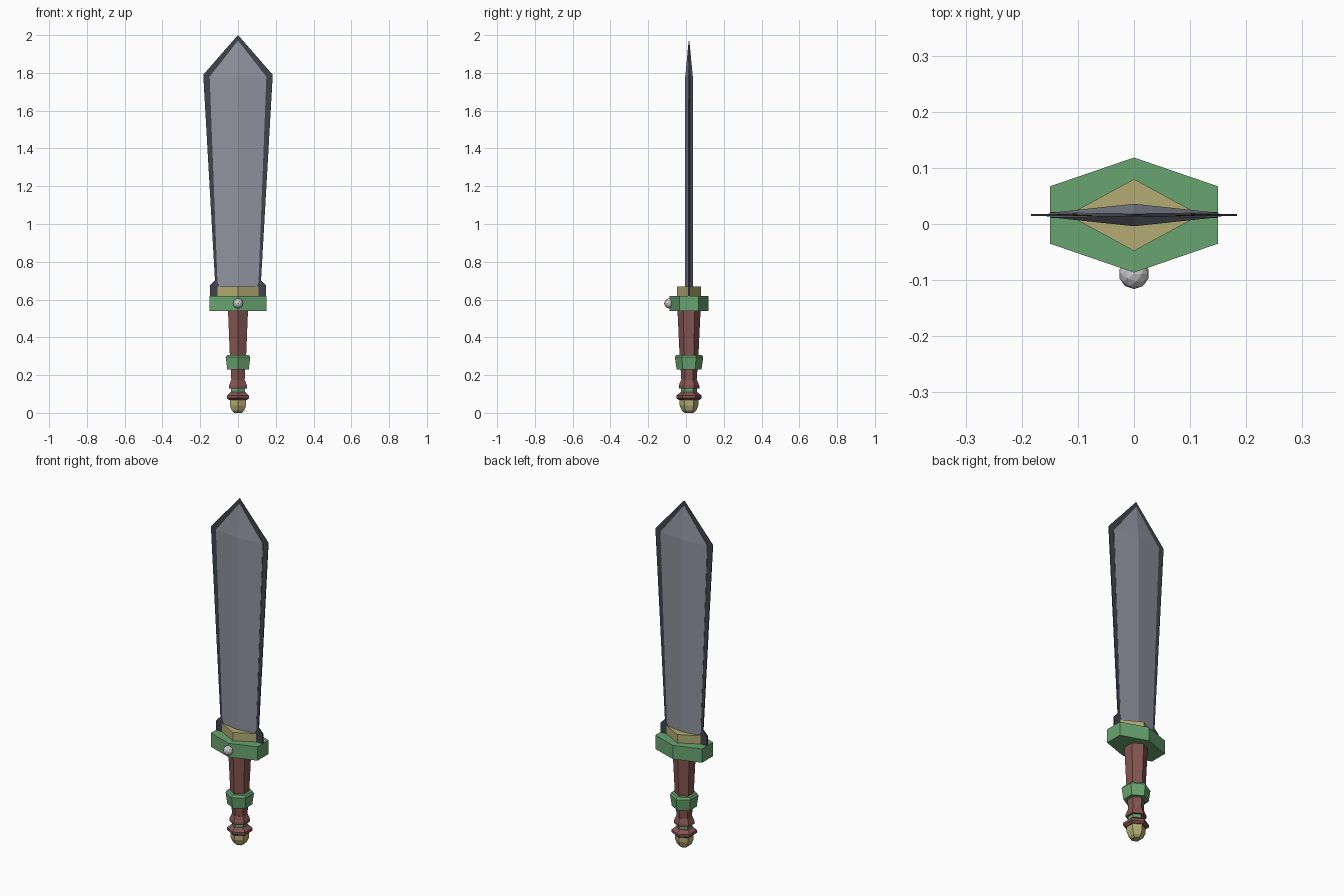
import bpy, bmesh, math

if "Cube" in bpy.data.objects:
    bpy.data.objects.remove(bpy.data.objects["Cube"])

CY = 0.016  # sword axis in y


def material(name, rgb):
    m = bpy.data.materials.new(name)
    m.diffuse_color = (*rgb, 1)
    m.use_nodes = True
    m.node_tree.nodes["Principled BSDF"].inputs["Base Color"].default_value = m.diffuse_color
    return m


GREEN = material("green", (0.14, 0.37, 0.16))
BROWN = material("brown", (0.23, 0.09, 0.08))
GOLD = material("gold", (0.45, 0.41, 0.17))
STEEL = material("steel", (0.28, 0.29, 0.34))
DARK = material("dark_steel", (0.05, 0.056, 0.07))


def finish(name, bm, mat=None):
    bmesh.ops.recalc_face_normals(bm, faces=bm.faces)
    me = bpy.data.meshes.new(name)
    bm.to_mesh(me)
    bm.free()
    if mat:
        me.materials.append(mat)
    ob = bpy.data.objects.new(name, me)
    bpy.context.collection.objects.link(ob)
    return ob


def loft(name, sections, mat):
    """sections: list of (z, outline of xy points), joined bottom to top."""
    bm = bmesh.new()
    rings = [[bm.verts.new((x, y + CY, z)) for x, y in pts] for z, pts in sections]
    n = len(rings[0])
    for a, b in zip(rings, rings[1:]):
        for i in range(n):
            j = (i + 1) % n
            bm.faces.new((a[i], a[j], b[j], b[i]))
    bm.faces.new(rings[0][::-1])
    bm.faces.new(rings[-1])
    bmesh.ops.remove_doubles(bm, verts=bm.verts, dist=0.00005)
    return finish(name, bm, mat)


def hexagon(half_width):
    r = half_width / math.cos(math.pi / 6)
    return [(r * math.cos(math.radians(90 + 60 * k)),
             r * math.sin(math.radians(90 + 60 * k))) for k in range(6)]


def turned(name, profile, mat):
    return loft(name, [(z, hexagon(w)) for z, w in profile], mat)


def flat_hex(w, mid, edge):
    return [(-w, -edge), (0, -mid), (w, -edge), (w, edge), (0, mid), (-w, edge)]


def rect(w, t):
    return [(-w, -t), (w, -t), (w, t), (-w, t)]


# handle, bottom to top
turned("pommel", [(0, 0.02), (0.012, 0.033), (0.04, 0.043), (0.075, 0.043)], GOLD)
turned("lower_flange", [(0.068, 0.047), (0.078, 0.058), (0.092, 0.058), (0.11, 0.038)], BROWN)
turned("neck_ring", [(0.105, 0.036), (0.133, 0.036)], GREEN)
turned("upper_flange", [(0.13, 0.047), (0.145, 0.047), (0.175, 0.036)], BROWN)
turned("grip", [(0.15, 0.034), (0.24, 0.039), (0.30, 0.043), (0.545, 0.053)], BROWN)
turned("grip_ring", [(0.23, 0.057), (0.295, 0.065), (0.307, 0.058)], GREEN)

# guard and collar
loft("guard", [(z, flat_hex(0.15, 0.1025, 0.051)) for z in (0.54, 0.62)], GREEN)
loft("collar", [(z, [(-0.118, 0), (0, -0.064), (0.118, 0), (0, 0.064)])
                for z in (0.615, 0.668)], GOLD)

# blade
loft("blade_core", [(0.62, flat_hex(0.106, 0.02, 0.004)),
                    (1.78, flat_hex(0.15, 0.02, 0.004)),
                    (1.97, flat_hex(0.001, 0.002, 0.002))], STEEL)
loft("blade_edge", [(0.615, rect(0.148, 0.005)), (0.675, rect(0.148, 0.005)),
                    (0.703, rect(0.122, 0.003)), (1.79, rect(0.184, 0.0015)),
                    (2.0, rect(0.0005, 0.001))], DARK)

# stud on the guard front
bm = bmesh.new()
bmesh.ops.create_icosphere(bm, subdivisions=2, radius=0.027)
bmesh.ops.translate(bm, verts=bm.verts, vec=(0, -0.089, 0.58))
finish("guard_stud", bm)
